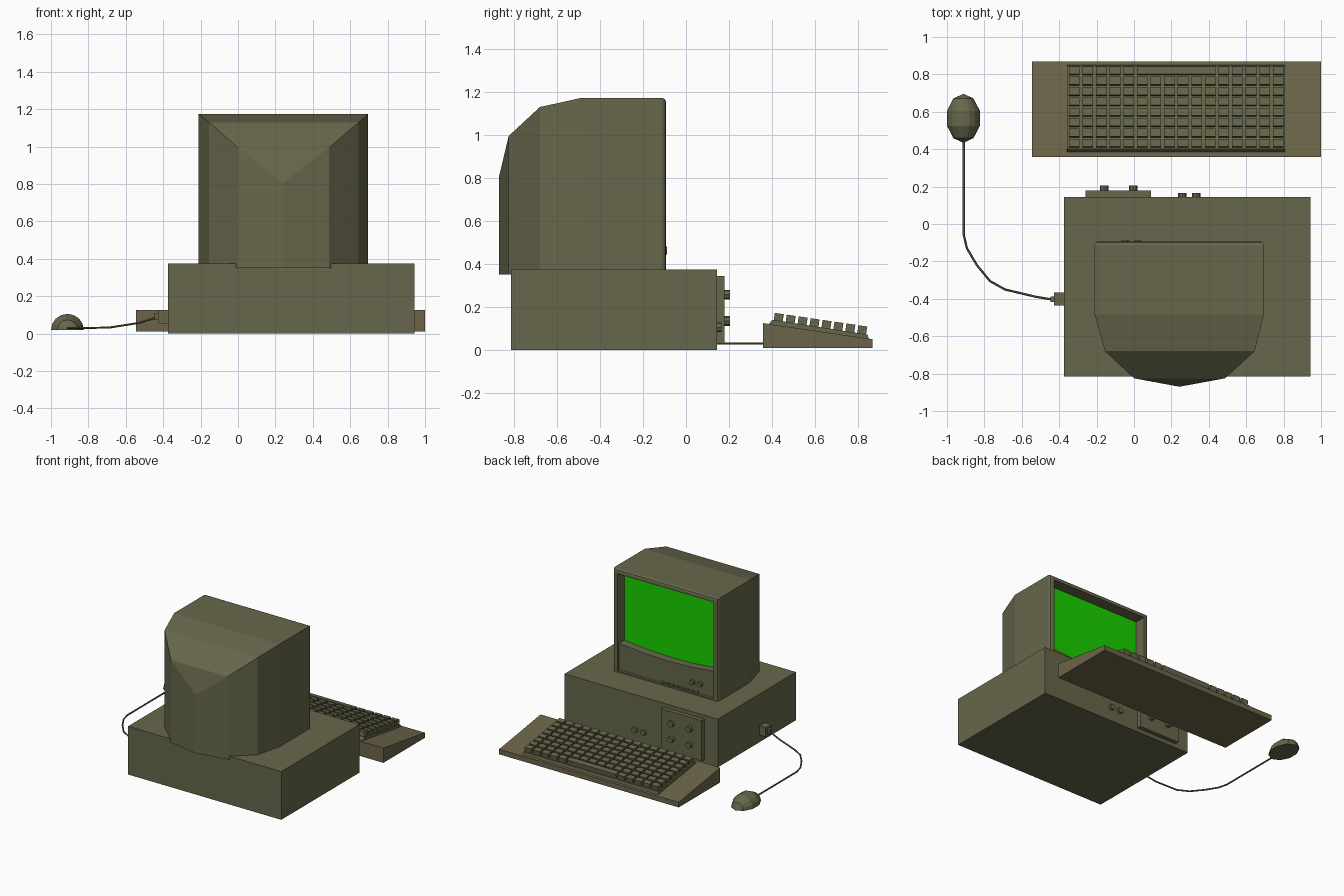
import bpy, bmesh, math
from mathutils import Matrix, Vector

if "Cube" in bpy.data.objects:
    bpy.data.objects.remove(bpy.data.objects["Cube"])


def material(name, rgb):
    m = bpy.data.materials.new(name)
    m.diffuse_color = (*rgb, 1)
    m.use_nodes = True
    m.node_tree.nodes["Principled BSDF"].inputs["Base Color"].default_value = m.diffuse_color
    return m


BODY = material("olive_plastic", (0.135, 0.134, 0.071))
TAN = material("tan_plastic", (0.151, 0.130, 0.070))
GREEN = material("green_screen", (0.010, 0.64, 0.0))


def finish(bm, name, mat=BODY):
    bmesh.ops.recalc_face_normals(bm, faces=bm.faces)
    me = bpy.data.meshes.new(name)
    bm.to_mesh(me)
    bm.free()
    me.materials.append(mat)
    ob = bpy.data.objects.new(name, me)
    bpy.context.collection.objects.link(ob)
    return ob


def add_box(bm, lo, hi, matrix=Matrix()):
    lo, hi = Vector(lo), Vector(hi)
    m = matrix @ Matrix.Translation((lo + hi) / 2) @ Matrix.Diagonal((*(hi - lo), 1))
    bmesh.ops.create_cube(bm, size=1, matrix=m)


def box(name, lo, hi, mat=BODY):
    bm = bmesh.new()
    add_box(bm, lo, hi)
    return finish(bm, name, mat)


def prism(name, points, offset, mat=BODY):
    """Extrude a flat outline along an offset."""
    bm = bmesh.new()
    f = bm.faces.new([bm.verts.new(p) for p in points])
    r = bmesh.ops.extrude_face_region(bm, geom=[f])
    verts = [v for v in r["geom"] if isinstance(v, bmesh.types.BMVert)]
    bmesh.ops.translate(bm, verts=verts, vec=offset)
    if len(bm.faces) == len(points) + 1:
        bm.faces.new([v for v in f.verts])
    return finish(bm, name, mat)


def knobs(name, spots, y0, y1, radius):
    """Round knobs pointing along +y."""
    bm = bmesh.new()
    for x, z in spots:
        m = Matrix.Translation((x, (y0 + y1) / 2, z)) @ Matrix.Rotation(math.pi / 2, 4, 'X')
        bmesh.ops.create_cone(bm, cap_ends=True, segments=8, radius1=radius,
                              radius2=radius, depth=y1 - y0, matrix=m)
    return finish(bm, name)


# Computer case with its control plate and knobs
box("computer_case", (-0.375, -0.815, 0), (0.943, 0.145, 0.375))
box("control_plate", (-0.26, 0.14, 0.03), (0.09, 0.178, 0.345))
knobs("plate_knobs", [(x, z) for x in (-0.16, -0.005) for z in (0.135, 0.257)], 0.17, 0.205, 0.023)
knobs("case_buttons", [(0.258, 0.105), (0.333, 0.105)], 0.14, 0.166, 0.022)

# Monitor shell: rectangular rings (y, x0, x1, z0, z1) from tail to screen recess
rings = [(-0.87, 0.243, 0.243, 0.352, 0.805), (-0.825, 0.0, 0.487, 0.352, 0.995),
         (-0.68, -0.155, 0.645, 0.352, 1.13), (-0.485, -0.21, 0.695, 0.352, 1.173),
         (-0.112, -0.21, 0.695, 0.352, 1.173), (-0.098, -0.203, 0.688, 0.355, 1.166),
         (-0.094, -0.192, 0.677, 0.36, 1.155), (-0.094, -0.172, 0.656, 0.385, 1.138),
         (-0.19, -0.172, 0.656, 0.385, 1.138)]
bm = bmesh.new()
loops = [[bm.verts.new(p) for p in ((x0, y, z0), (x1, y, z0), (x1, y, z1), (x0, y, z1))]
         for y, x0, x1, z0, z1 in rings]
for a, b in zip(loops, loops[1:]):
    for i in range(4):
        j = (i + 1) % 4
        bm.faces.new((a[i], a[j], b[j], b[i]))
bm.faces.new(loops[-1])
bmesh.ops.remove_doubles(bm, verts=bm.verts, dist=1e-4)
finish(bm, "monitor_shell")

# Flat screen, and the lower panel whose top edge dips in the middle
box("screen", (-0.17, -0.185, 0.5), (0.654, -0.178, 1.136), GREEN)
outline = [(-0.172, 0.375), (0.656, 0.375), (0.656, 0.59), (0.45, 0.572), (0.242, 0.564),
           (0.035, 0.572), (-0.172, 0.59)]
prism("monitor_panel", [(x, -0.114, z) for x, z in outline], (0, -0.07, 0))
knobs("monitor_knobs", [(-0.047, 0.463), (0.018, 0.463)], -0.12, -0.089, 0.019)

# Small vent teeth under the panel
bm = bmesh.new()
for i in range(8):
    x = -0.03 + i * 0.042
    add_box(bm, (x, -0.12, 0.38), (x + 0.02, -0.096, 0.398))
finish(bm, "vent_teeth")

# Keyboard wedge and raised key tray
slope = -0.075 / 0.51


def surface(y):
    return 0.125 + slope * (y - 0.358)


base = [(0.358, 0.01), (0.358, 0.125), (0.868, 0.05), (0.868, 0.01)]
prism("keyboard_base", [(-0.545, y, z) for y, z in base], (1.545, 0, 0), TAN)
tray = [(0.385, -0.01), (0.385, 0.0), (0.402, 0.022), (0.845, 0.018), (0.853, -0.01)]
prism("key_tray", [(-0.357, y, surface(y) + h) for y, h in tray], (1.164, 0, 0))

# Keys: eight rows of sixteen, with a space bar in the last row
bm = bmesh.new()
tilt = Matrix.Rotation(math.atan(slope), 4, 'X')
for row in range(8):
    y = 0.426 + row * 0.0555
    m = Matrix.Translation((0, y, surface(y))) @ tilt
    spans = [(c, c) for c in range(16)]
    if row == 7:
        spans = [s for s in spans if not 5 <= s[0] <= 10] + [(5, 10)]
    for a, b in spans:
        add_box(bm, (-0.348 + a * 0.0727, -0.021, 0.012), (-0.291 + b * 0.0727, 0.021, 0.055), m)
finish(bm, "keys")

# Mouse: low-poly half dome with ribs running front to back
bm = bmesh.new()
bmesh.ops.create_uvsphere(bm, u_segments=16, v_segments=5, radius=1,
                          matrix=Matrix.Rotation(math.pi / 2, 4, 'X'))
bmesh.ops.bisect_plane(bm, geom=bm.verts[:] + bm.edges[:] + bm.faces[:], dist=1e-4,
                       plane_co=(0, 0, 0), plane_no=(0, 0, 1), clear_inner=True)
bmesh.ops.holes_fill(bm, edges=[e for e in bm.edges if e.is_boundary])
for v in bm.verts:
    v.co = (-0.912 + v.co.x * 0.092, 0.565 + v.co.y * 0.131, 0.02 + v.co.z * 0.09)
finish(bm, "mouse")

# Mouse cable and plug
path = [(-0.91, 0.46, 0.03), (-0.91, -0.06, 0.03), (-0.893, -0.13, 0.03), (-0.84, -0.22, 0.031),
        (-0.77, -0.305, 0.031), (-0.69, -0.35, 0.032), (-0.53, -0.388, 0.057), (-0.43, -0.405, 0.088)]
bm = bmesh.new()
prev = None
for i, p in enumerate(path):
    d = Vector(path[min(i + 1, len(path) - 1)]) - Vector(path[max(i - 1, 0)])
    side = d.cross(Vector((0, 0, 1))).normalized()
    up = side.cross(d).normalized()
    ring = [bm.verts.new(Vector(p) + 0.006 * (side * math.cos(k * math.pi / 3) + up * math.sin(k * math.pi / 3)))
            for k in range(6)]
    if prev:
        for k in range(6):
            bm.faces.new((prev[k], prev[k - 1], ring[k - 1], ring[k]))
    prev = ring
finish(bm, "mouse_cable")
box("mouse_plug", (-0.428, -0.437, 0.055), (-0.37, -0.367, 0.127))
box("plug_sleeve", (-0.446, -0.416, 0.072), (-0.425, -0.388, 0.11))
